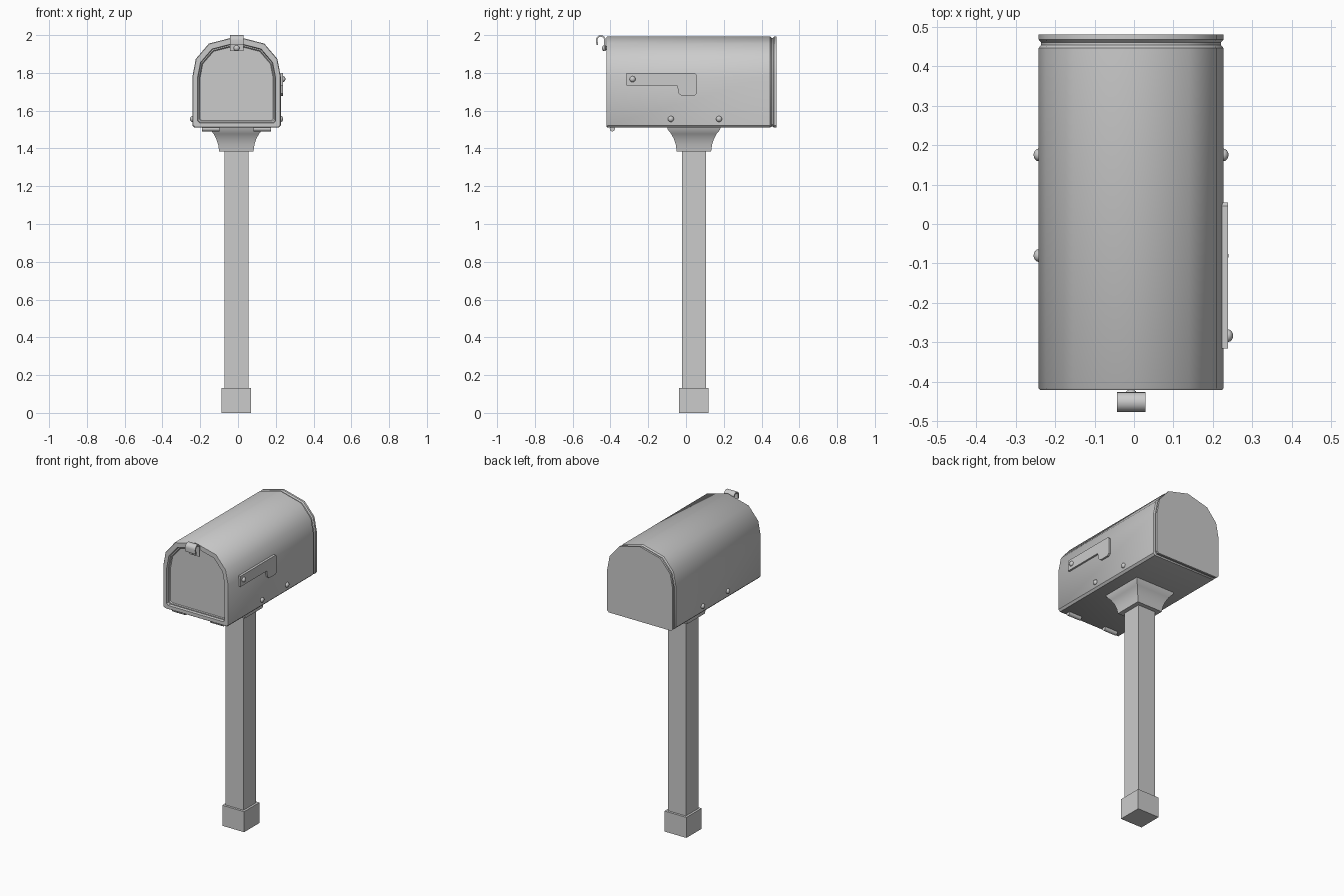
import bpy, bmesh, math
from mathutils import Matrix, Vector

if "Cube" in bpy.data.objects:
    bpy.data.objects.remove(bpy.data.objects["Cube"])

CX = -0.0075      # mailbox centre line
PX, PY = -0.009, 0.042   # post centre


def finish(name, bm, smooth=None):
    bmesh.ops.recalc_face_normals(bm, faces=bm.faces)
    me = bpy.data.meshes.new(name)
    bm.to_mesh(me)
    bm.free()
    ob = bpy.data.objects.new(name, me)
    bpy.context.collection.objects.link(ob)
    if smooth:
        bpy.ops.object.select_all(action='DESELECT')
        bpy.context.view_layer.objects.active = ob
        ob.select_set(True)
        bpy.ops.object.shade_smooth_by_angle(angle=math.radians(smooth))
    return ob


def loft(name, rings, smooth=None):
    """Skin a list of equal-length rings and cap both ends."""
    bm = bmesh.new()
    vs = [[bm.verts.new(p) for p in r] for r in rings]
    n = len(vs[0])
    for a, b in zip(vs, vs[1:]):
        for i in range(n):
            j = (i + 1) % n
            bm.faces.new((a[i], a[j], b[j], b[i]))
    bm.faces.new(vs[0])
    bm.faces.new(vs[-1])
    return finish(name, bm, smooth)


def square(cx, cy, h, z):
    return [(cx + sx * h, cy + sy * h, z) for sx, sy in ((-1, -1), (1, -1), (1, 1), (-1, 1))]


def rivet(name, loc, axis, r=0.016, depth=0.013):
    bm = bmesh.new()
    bmesh.ops.create_uvsphere(bm, u_segments=12, v_segments=8, radius=1)
    rot = Vector(axis).to_track_quat('Z', 'Y').to_matrix().to_4x4()
    bm.transform(Matrix.Translation(loc) @ rot @ Matrix.Diagonal((r, r, depth, 1)))
    return finish(name, bm, 40)


# post, foot and flared bracket
loft("post", [square(PX, PY, 0.0635, 0.1), square(PX, PY, 0.0635, 1.40)])
loft("post_foot", [square(PX, PY, 0.078, 0), square(PX, PY, 0.078, 0.132)])
flare = [(0.091, 1.385), (0.096, 1.42), (0.106, 1.45), (0.12, 1.477), (0.138, 1.499), (0.142, 1.515)]
loft("bracket", [square(PX, PY, h, z) for h, z in flare], 35)

# mailbox shell: arched section lofted along y, with rear groove and recessed door panel
half = [(0.222, 1.51), (0.234, 1.522), (0.234, 1.78), (0.216, 1.874), (0.147, 1.955)]
section = half + [(0, 1.993)] + [(-x, z) for x, z in reversed(half)]


def arch(y, w=0.234, z0=1.51, z1=1.993):
    k = (z1 - z0) / (1.993 - 1.51)
    return [(CX + x * w / 0.234, y, z0 + (z - 1.51) * k) for x, z in section]


loft("mailbox_body", [
    arch(-0.398, 0.194, 1.548, 1.945),
    arch(-0.404, 0.199, 1.544, 1.950),
    arch(-0.404, 0.204, 1.538, 1.957),
    arch(-0.420, 0.207, 1.535, 1.960),
    arch(-0.420, 0.231, 1.513, 1.990),
    arch(-0.416),
    arch(0.446),
    arch(0.453, 0.228, 1.516, 1.985),
    arch(0.460, 0.228, 1.516, 1.985),
    arch(0.467),
    arch(0.480)], 40)

# signal flag on the right side
flag = [(-0.315, 1.80), (0.045, 1.80), (0.055, 1.79), (0.055, 1.69), (0.043, 1.677), (-0.02, 1.677),
        (-0.038, 1.69), (-0.047, 1.732), (-0.315, 1.732)]
loft("flag", [[(x, y, z) for y, z in flag] for x in (0.222, 0.238)])
rivet("flag_rivet", (0.238, -0.283, 1.767), (1, 0, 0))

# side rivets
for side in (-1, 1):
    for y in (-0.08, 0.175):
        rivet("side_rivet", (CX + side * 0.234, y, 1.556), (side, 0, 0))

# latch: curled strip over the top of the door
cy, cz, r, t = -0.451, 1.974, 0.0255, 0.008
angles = [math.pi * i / 8 for i in range(9)]
outer = [(cy + r * math.cos(a), cz + r * math.sin(a)) for a in angles]
inner = [(cy + (r - t) * math.cos(a), cz + (r - t) * math.sin(a)) for a in angles]
strip = ([(cy + r, 1.915)] + outer + [(cy - r + 0.002, 1.947), (cy - r + t + 0.003, 1.947)]
         + inner[::-1] + [(cy + r - t, 1.915)])
loft("latch", [[(x, y, z) for y, z in strip] for x in (CX - 0.036, CX + 0.036)], 35)
rivet("latch_rivet", (CX, -0.432, 1.931), (0, -1, 0))

# hinge barrels under the door
for side in (-1, 1):
    rings = []
    for d in (0.09, 0.182):
        rings.append([(CX + side * d, -0.39 + 0.014 * math.cos(a), 1.504 + 0.014 * math.sin(a))
                      for a in (2 * math.pi * i / 12 for i in range(12))])
    loft("hinge", rings, 40)
